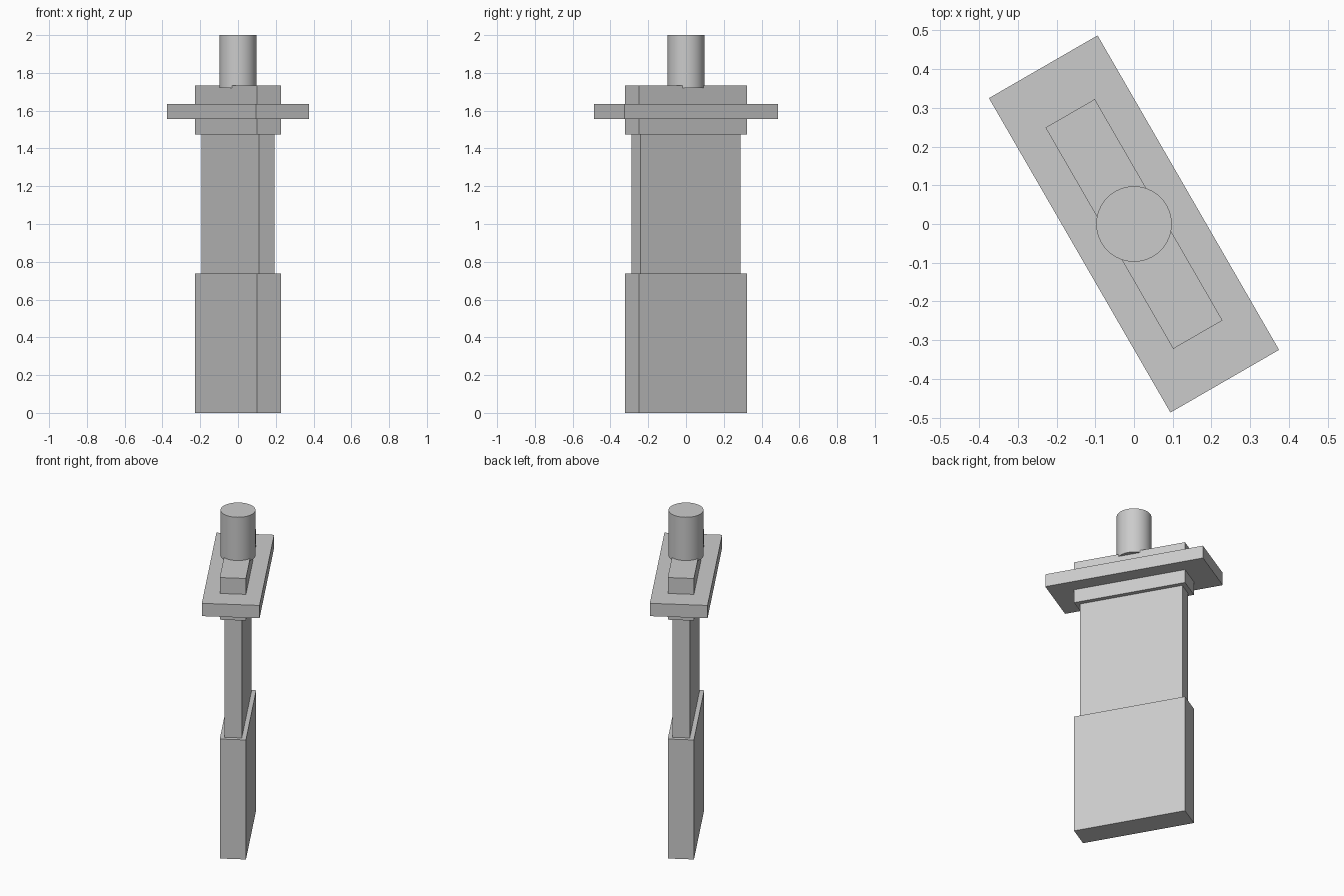
import bpy
import math

default_cube = bpy.data.objects.get("Cube")
if default_cube:
    bpy.data.objects.remove(default_cube, do_unlink=True)

TURN = math.radians(30)

# Single plain grey
grey = bpy.data.materials.new("plain grey")
grey.use_nodes = True
grey.diffuse_color = (0.6, 0.6, 0.6, 1)
grey.node_tree.nodes["Principled BSDF"].inputs["Base Color"].default_value = (0.6, 0.6, 0.6, 1)


def block(name, width, length, bottom, top):
    """Box centred on the axis, turned with the whole model."""
    bpy.ops.mesh.primitive_cube_add(size=1, location=(0, 0, (bottom + top) / 2),
                                    rotation=(0, 0, TURN))
    obj = bpy.context.object
    obj.name = name
    obj.scale = (width, length, top - bottom)
    bpy.ops.object.transform_apply(location=False, rotation=False, scale=True)
    obj.data.materials.append(grey)
    return obj


# Stacked blocks, from the ground up
block("base_block", 0.147, 0.66, 0, 0.737)
block("middle_shaft", 0.096, 0.61, 0.737, 1.473)
block("collar", 0.147, 0.66, 1.473, 1.733)
block("flange_plate", 0.324, 0.938, 1.556, 1.635)

# Round post, sunk slightly into the collar
bpy.ops.mesh.primitive_cylinder_add(vertices=64, radius=0.0975, depth=0.281,
                                    location=(0, 0, 1.8595))
post = bpy.context.object
post.name = "round_post"
post.data.materials.append(grey)
bpy.ops.object.shade_smooth_by_angle(angle=math.radians(30))
